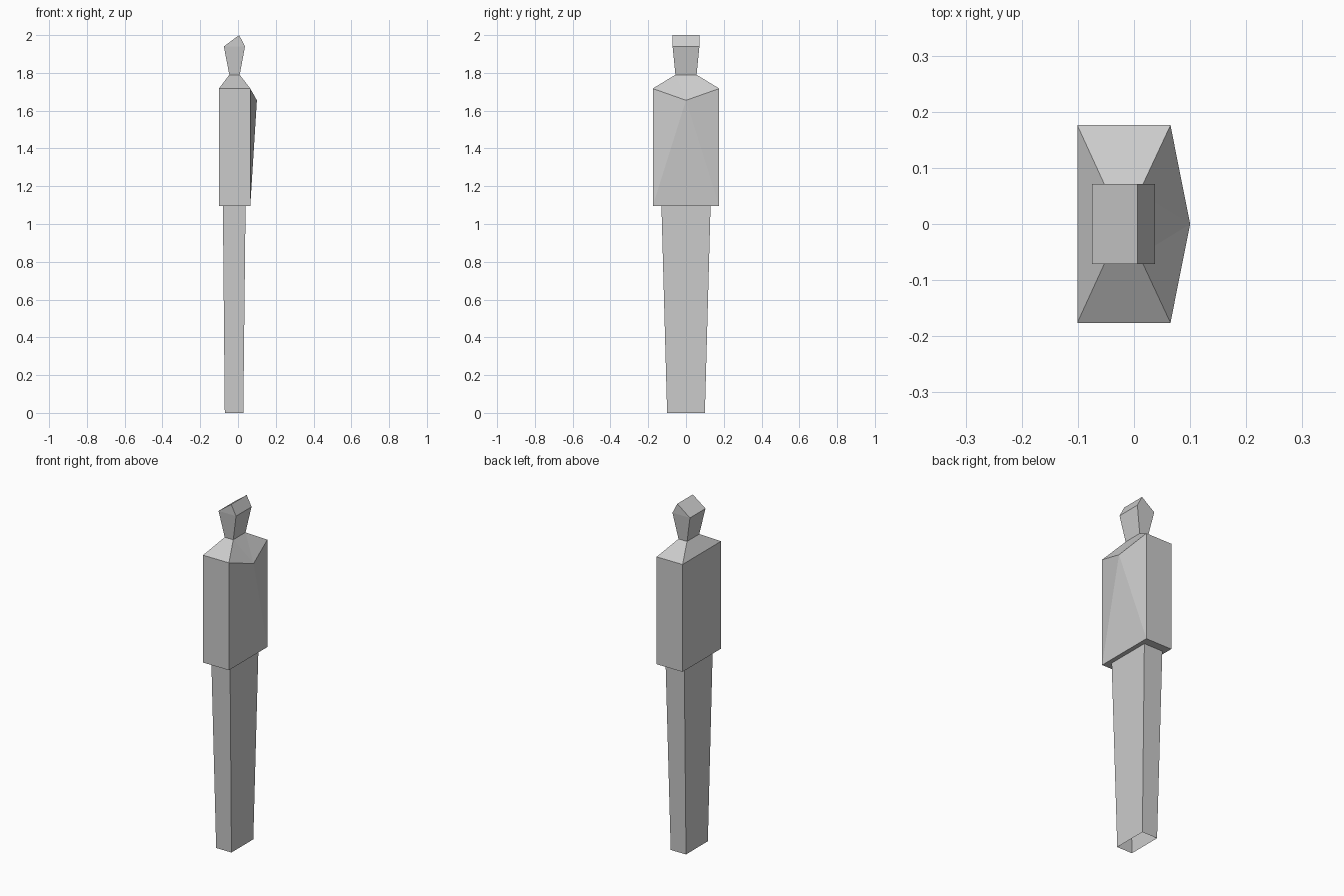
import bpy, bmesh

if "Cube" in bpy.data.objects:
    bpy.data.objects.remove(bpy.data.objects["Cube"])


def rect(x0, x1, y, z):
    # counter-clockwise seen from above; side 1 (corner 1 to 2) faces +x
    return [(x0, -y, z), (x1, -y, z), (x1, y, z), (x0, y, z)]


def loft(bm, rings, skip=()):
    """Join rectangular rings from bottom to top; skip holds (level, side) left open."""
    vs = [[bm.verts.new(p) for p in r] for r in rings]
    for lv, (a, b) in enumerate(zip(vs, vs[1:])):
        for i in range(4):
            if (lv, i) not in skip:
                j = (i + 1) % 4
                bm.faces.new((a[i], a[j], b[j], b[i]))
    return vs


def finish(bm, name):
    me = bpy.data.meshes.new(name)
    bm.to_mesh(me)
    bm.free()
    bpy.context.collection.objects.link(bpy.data.objects.new(name, me))


hip = rect(-0.08, 0.04, 0.13, 1.095)
neck = rect(-0.046, 0.009, 0.056, 1.79)

# Legs: one tapered open tube
bm = bmesh.new()
loft(bm, [rect(-0.07, 0.028, 0.1, 0), hip])
finish(bm, "legs")

# Torso: underside ring, box body, sloped shoulders, chest drawn out to a point
bm = bmesh.new()
_, waist, shoulder, collar = loft(
    bm,
    [hip, rect(-0.101, 0.065, 0.176, 1.095), rect(-0.101, 0.065, 0.176, 1.717), neck],
    skip={(1, 1), (2, 1)})
chest = bm.verts.new((0.1, 0, 1.655))
outline = [shoulder[1], waist[1], waist[2], shoulder[2], collar[2], collar[1]]
for i, v in enumerate(outline):
    bm.faces.new((chest, v, outline[(i + 1) % 6]))
finish(bm, "torso")

# Head: flared block with a ridge running along y
bm = bmesh.new()
_, brow = loft(bm, [neck, rect(-0.075, 0.037, 0.071, 1.94)])
r0, r1 = (bm.verts.new((0.006, y, 2.0)) for y in (-0.071, 0.071))
bm.faces.new((brow[0], brow[1], r0))
bm.faces.new((brow[1], brow[2], r1, r0))
bm.faces.new((brow[2], brow[3], r1))
bm.faces.new((brow[3], brow[0], r0, r1))
finish(bm, "head")
